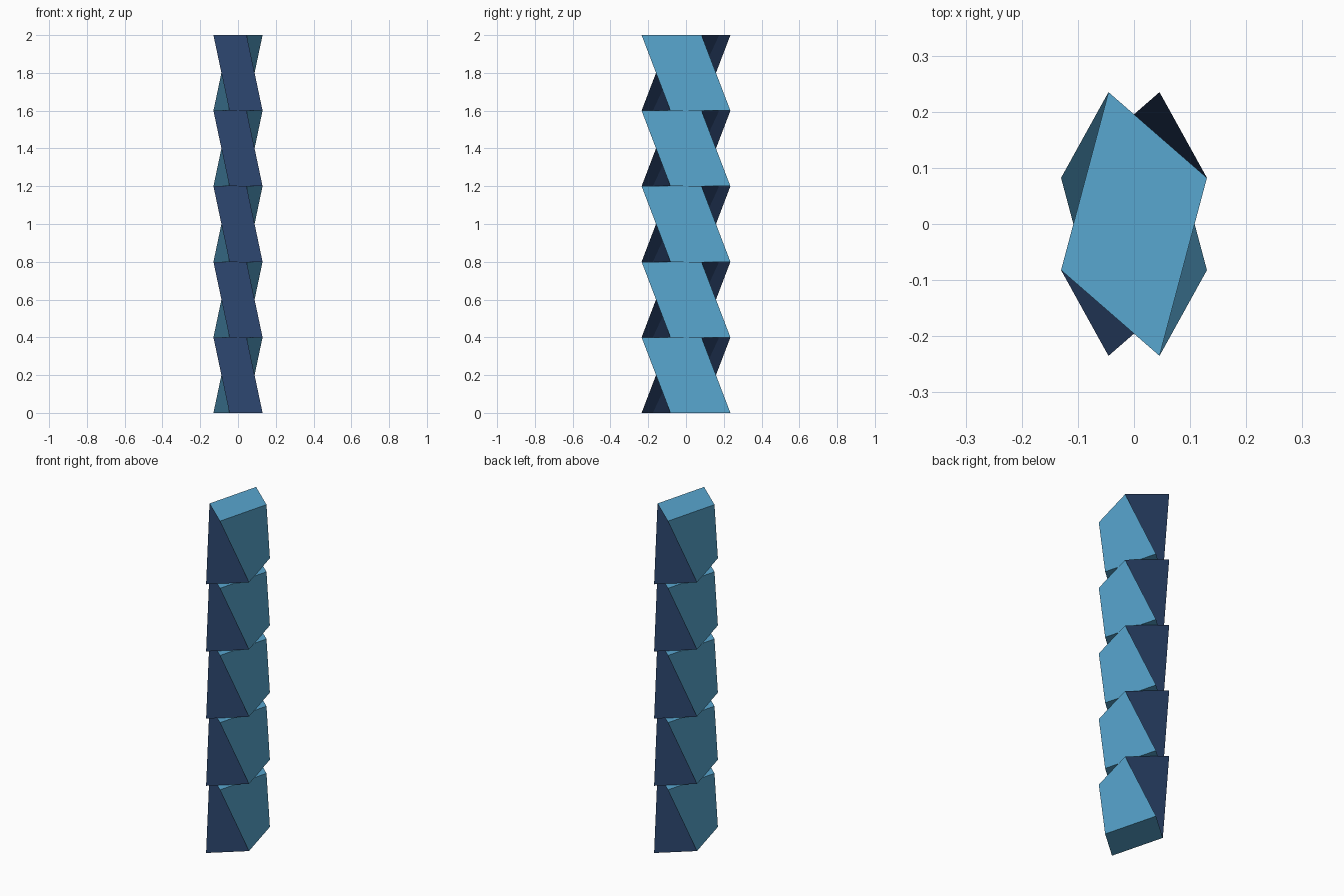
import bpy
from math import cos, sin, pi
from mathutils import Vector

cube = bpy.data.objects.get("Cube")
if cube:
    bpy.data.objects.remove(cube, do_unlink=True)


def flat_colour(name, rgb):
    mat = bpy.data.materials.new(name)
    mat.use_nodes = True
    mat.diffuse_color = (*rgb, 1)
    shader = mat.node_tree.nodes["Principled BSDF"]
    shader.inputs["Base Color"].default_value = (*rgb, 1)
    shader.inputs["Roughness"].default_value = 0.8
    return mat


light_blue = flat_colour("light blue", (0.098, 0.385, 0.63))
navy = flat_colour("navy", (0.027, 0.064, 0.164))

HALF_X, HALF_Y, HEIGHT, COUNT = 0.1377, 0.249, 0.4, 5
TWIST = pi / 7  # half of the twist from the bottom to the top of a block


def ring(turn, z):
    """Four corners of a turned square, squashed to an oblong."""
    angles = [pi / 4 + turn + k * pi / 2 for k in range(4)]
    return [Vector((HALF_X * cos(a), HALF_Y * sin(a), z)) for a in angles]


def twisted_block():
    # The bottom ring leads, the top ring is turned back
    verts = ring(TWIST, 0) + ring(-TWIST, HEIGHT)
    faces = [(3, 2, 1, 0), (4, 5, 6, 7)]
    normals = [Vector((0, 0, -1)), Vector((0, 0, 1))]
    colours = [0, 0]
    for k in range(4):
        n = (k + 1) % 4
        # Fold each wall inwards along its hollow diagonal
        walls = [
            [(k, n, 4 + k), (n, 4 + n, 4 + k)],
            [(k, n, 4 + n), (k, 4 + n, 4 + k)],
        ]
        wall = min(walls, key=lambda w: hollow(verts, w))
        facing = (verts[4 + n] - verts[k]).cross(verts[4 + k] - verts[n]).normalized()
        faces += wall
        normals += [facing, facing]
        colours += [int(abs(facing.y) > abs(facing.x))] * 2
    mesh = bpy.data.meshes.new("twisted_block")
    mesh.from_pydata(verts, [], faces)
    mesh.materials.append(light_blue)
    mesh.materials.append(navy)
    for poly, colour in zip(mesh.polygons, colours):
        poly.material_index = colour
        poly.use_smooth = True
    # Each folded wall is shaded as one flat face
    mesh.normals_split_custom_set(
        [normals[p.index] for p in mesh.polygons for _ in p.loop_indices])
    return mesh


def hollow(verts, wall):
    """Distance from the axis of the middle of a wall's diagonal."""
    a, b = set(wall[0]) & set(wall[1])
    return ((verts[a] + verts[b]) / 2).xy.length


# Stack of equal twisted blocks
block = twisted_block()
for i in range(COUNT):
    obj = bpy.data.objects.new(f"twisted_block_{i + 1}", block)
    obj.location.z = i * HEIGHT
    bpy.context.collection.objects.link(obj)
